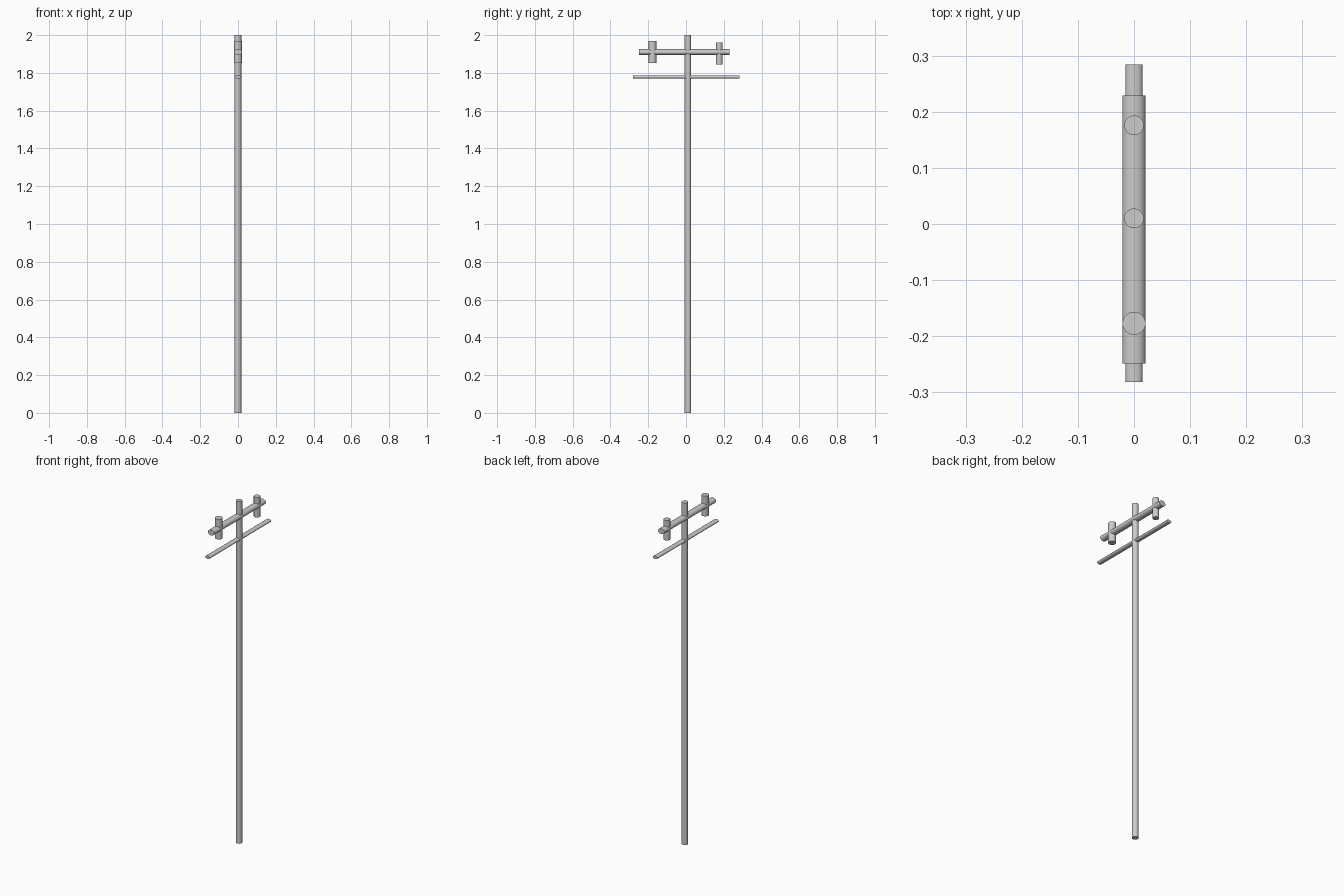
import bpy
from math import pi, radians

if "Cube" in bpy.data.objects:
    bpy.data.objects.remove(bpy.data.objects["Cube"])


def rod(name, centre, length, rx, ry, along_y=False):
    """Capped cylinder with elliptical section; upright, or laid along y."""
    bpy.ops.mesh.primitive_cylinder_add(vertices=32, radius=1, depth=1)
    ob = bpy.context.object
    ob.name = name
    ob.scale = (rx, ry, length)
    bpy.ops.object.transform_apply(location=False, rotation=False, scale=True)
    if along_y:
        ob.rotation_euler = (pi / 2, 0, 0)
        bpy.ops.object.transform_apply(location=False, rotation=True, scale=False)
    ob.location = centre
    bpy.ops.object.shade_smooth_by_angle(angle=radians(35))
    return ob


# Upright pole
rod("pole", (0, 0.010, 1.0), 2.0, 0.0175, 0.0175)

# Crossarms, flattened in height
rod("upper_crossarm", (0, -0.010, 1.910), 0.478, 0.0205, 0.016, True)
rod("lower_crossarm", (0, 0.0015, 1.778), 0.566, 0.015, 0.009, True)

# Insulators on the upper crossarm
for name, y, z, r in (("left_insulator", -0.177, 1.911, 0.0205),
                      ("right_insulator", 0.176, 1.903, 0.0175)):
    rod(name, (0, y, z), 0.118, r, r)
